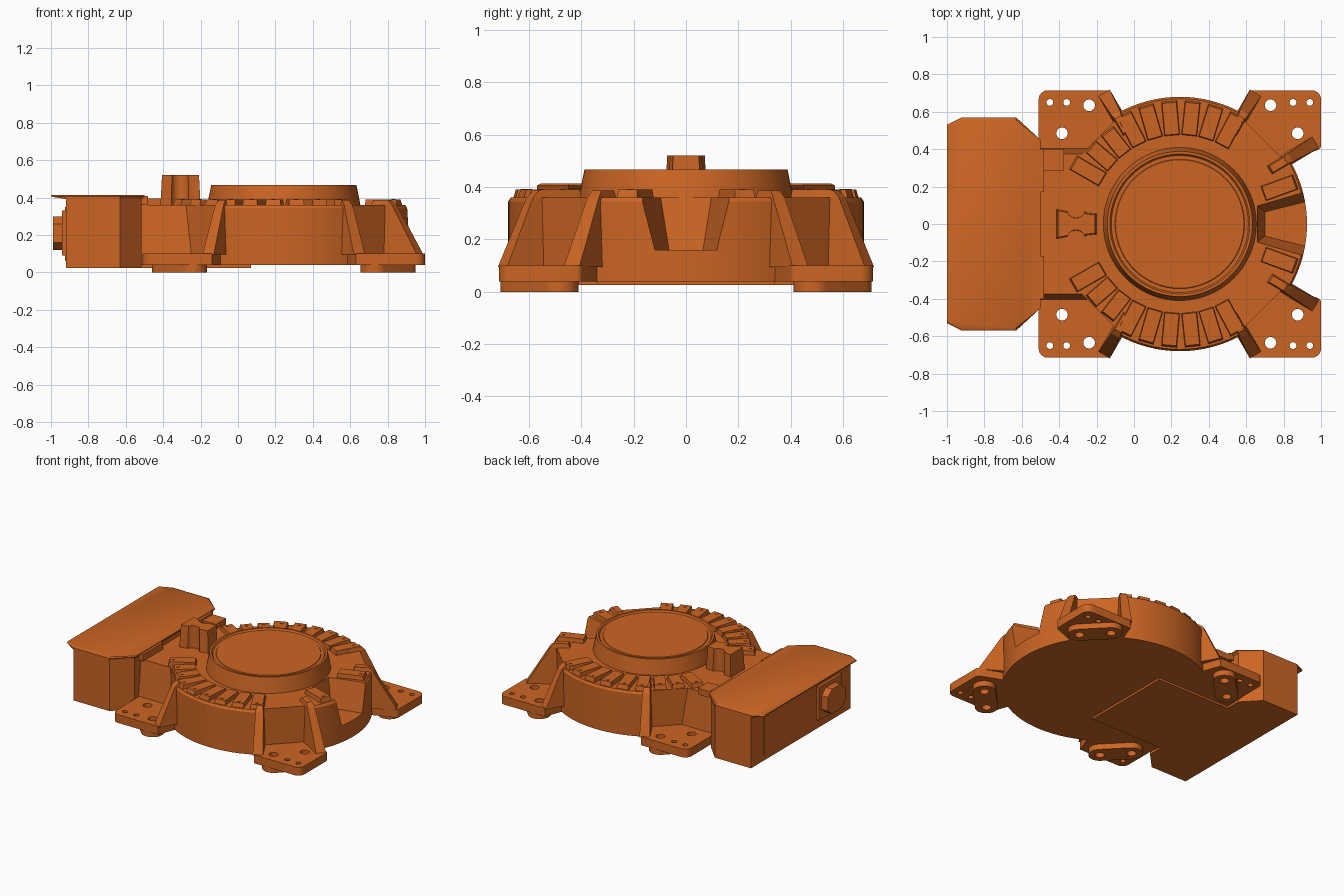
import bpy, bmesh, math
from math import sin, cos, pi, radians
from mathutils import Matrix, Vector

cube = bpy.data.objects.get("Cube")
if cube:
    bpy.data.objects.remove(cube, do_unlink=True)

CX = 0.245   # centre of the round body
paint = bpy.data.materials.new("orange_paint")
paint.use_nodes = True
colour = (0.60, 0.13, 0.017, 1)
paint.diffuse_color = colour
paint.node_tree.nodes["Principled BSDF"].inputs["Base Color"].default_value = colour
parts = []


def finish(name, bm):
    bmesh.ops.recalc_face_normals(bm, faces=bm.faces)
    mesh = bpy.data.meshes.new(name)
    bm.to_mesh(mesh)
    bm.free()
    mesh.materials.append(paint)
    ob = bpy.data.objects.new(name, mesh)
    bpy.context.collection.objects.link(ob)
    parts.append(ob)
    return ob


def add_loft(bm, low, z0, high, z1):
    """Solid between two outlines with the same number of points."""
    a = [bm.verts.new((x, y, z0)) for x, y in low]
    b = [bm.verts.new((x, y, z1)) for x, y in high]
    bm.faces.new(a)
    bm.faces.new(b)
    n = len(a)
    for i in range(n):
        j = (i + 1) % n
        bm.faces.new((a[i], a[j], b[j], b[i]))


def loft(name, low, z0, high, z1):
    bm = bmesh.new()
    add_loft(bm, low, z0, high, z1)
    return finish(name, bm)


def rect(x0, x1, y0, y1):
    return [(x0, y0), (x1, y0), (x1, y1), (x0, y1)]


def arc(x, y, r, a0, a1, n):
    return [(x + r * cos(radians(a0 + (a1 - a0) * i / n)),
             y + r * sin(radians(a0 + (a1 - a0) * i / n))) for i in range(n + 1)]


def circle(x, y, r, n=24):
    return arc(x, y, r, 0, 360 * (n - 1) / n, n - 1)


def lathe(name, profile, n=96):
    bm = bmesh.new()
    vs = [bm.verts.new((r, 0, z)) for r, z in profile]
    edges = [bm.edges.new(p) for p in zip(vs, vs[1:])]
    bmesh.ops.spin(bm, geom=vs + edges, cent=(0, 0, 0), axis=(0, 0, 1),
                   angle=2 * pi, steps=n, use_duplicate=False)
    bmesh.ops.remove_doubles(bm, verts=bm.verts, dist=0.0001)
    bmesh.ops.translate(bm, verts=bm.verts, vec=(CX, 0, 0))
    return finish(name, bm)


def polar(angle, pts):
    """Turn (outward, sideways) points to an angle about the body centre."""
    c, s = cos(radians(angle)), sin(radians(angle))
    return [(CX + r * c - t * s, r * s + t * c) for r, t in pts]


def cut(ob, cutter):
    mod = ob.modifiers.new("cut", "BOOLEAN")
    mod.operation = "DIFFERENCE"
    mod.solver = "EXACT"
    mod.object = cutter
    bpy.context.view_layer.objects.active = ob
    bpy.ops.object.modifier_apply(modifier=mod.name)


def make_cutter(ob):
    parts.remove(ob)
    ob.hide_render = True
    ob.hide_set(True)
    return ob


# Round body, with the side notch and four corner pockets cut away
body = lathe("round_body", [(0, 0.04), (0.68, 0.04), (0.68, 0.345),
                            (0.67, 0.36), (0, 0.36)])
bm = bmesh.new()
add_loft(bm, [(0.70, -0.065), (0.96, -0.13), (0.96, 0.13), (0.70, 0.065)], 0.16,
         [(0.655, -0.10), (0.96, -0.19), (0.96, 0.19), (0.655, 0.10)], 0.38)
for angle in (45, 135, 225, 315):
    pocket = polar(angle, rect(0.635, 0.9, -0.17, 0.17))
    add_loft(bm, pocket, 0.095, pocket, 0.5)
pockets = make_cutter(finish("pocket_cutter", bm))
cut(body, pockets)

# Raised hub with a shallow rim
lathe("hub", [(0.41, 0.355), (0.405, 0.385), (0.388, 0.468), (0.374, 0.468),
              (0.366, 0.457), (0.346, 0.457), (0.343, 0.461), (0, 0.461)])

# Cooling blocks around the deck, each with a small screw
angles = [20, 62, 73, 84, 95, 106, 117, 128, 139, 150]
for angle in angles + [-a for a in angles]:
    end = 0.632 if 123 < abs(angle) < 147 else 0.66
    loft("deck_block", polar(angle, rect(0.475, end, -0.042, 0.042)), 0.355,
         polar(angle, rect(0.48, end - 0.01, -0.038, 0.038)), 0.39)
    screw = circle(*polar(angle, [(end - 0.035, 0)])[0], 0.011, 12)
    loft("block_screw", screw, 0.385, screw, 0.393)

# Corner feet: plate, pad, bolt holes and gussets
HOLES = [(0.485, 0.635, 0.031), (0.63, 0.485, 0.031),
         (0.605, 0.65, 0.018), (0.695, 0.65, 0.018)]
for sx in (1, -1):
    for sy in (1, -1):
        def place(pts):
            return [(CX + sx * u, sy * v) for u, v in pts]
        outline = place([(0.30, 0.48), (0.385, 0.715)]
                        + arc(0.705, 0.665, 0.05, 90, 0, 6)
                        + arc(0.73, 0.42, 0.025, 0, -70, 4) + [(0.56, 0.33)])
        plate = loft("foot_plate", outline, 0.04, outline, 0.10)
        capsule = place(arc(0.63, 0.485, 0.075, -135, 45, 16)
                        + arc(0.485, 0.635, 0.075, 45, 225, 16))
        pad = loft("foot_pad", capsule, 0, capsule, 0.045)
        bm = bmesh.new()
        for u, v, r in HOLES:
            ring = place(circle(u, v, r))
            add_loft(bm, ring, -0.1, ring, 0.2)
        drill = make_cutter(finish("hole_cutter", bm))
        cut(plate, drill)
        cut(pad, drill)
        # Gussets slope from the deck down to the plate
        for angle, foot in ((60, 0.81), (31, 0.85)):
            if sx < 0 and angle == 31:
                continue
            a = angle if sx > 0 else 180 - angle
            low = polar(sy * a, rect(0.56, foot, -0.035, 0.035))
            high = polar(sy * a, rect(0.56, 0.69, -0.026, 0.026))
            loft("foot_gusset", low, 0.095, high, 0.36)
            loft("gusset_cap", high, 0.36,
                 polar(sy * a, rect(0.57, 0.66, -0.02, 0.02)), 0.388)

# Neck joining the body to the terminal box
loft("neck", rect(-0.54, -0.25, -0.41, 0.41), 0.04,
     rect(-0.54, -0.25, -0.375, 0.375), 0.36)
tab = rect(-0.485, -0.375, 0.285, 0.40)
loft("neck_tab", tab, 0.35, tab, 0.395)

# Terminal box, lid and underside slab
def box_outline(left, side, corner, right):
    half = [(left, corner), (-0.92, side), (-0.63, side), (right, 0.45)]
    return half + [(x, -y) for x, y in reversed(half)]

box = box_outline(-0.92, 0.57, 0.565, -0.515)
loft("terminal_box", box, 0.025, box, 0.395)
loft("box_lid_flare", box, 0.392, box_outline(-1.0, 0.57, 0.53, -0.50), 0.406)
loft("box_lid", box_outline(-1.0, 0.57, 0.53, -0.50), 0.406,
     box_outline(-1.0, 0.555, 0.52, -0.50), 0.413)
for s in (1, -1):
    lip = rect(-0.52, -0.482, s * 0.17, s * 0.40)
    loft("lid_lip", lip, 0.36, lip, 0.408)
slab = rect(-0.6, 0.07, -0.34, 0.34)
loft("under_slab", slab, 0.025, slab, 0.045)

# Outer face panel and cable socket
panel = rect(-0.925, -0.91, -0.08, 0.42)
loft("face_panel", panel, 0.06, panel, 0.35)
socket = rect(-0.94, -0.90, -0.44, -0.18)
loft("socket_base", socket, 0.09, socket, 0.33)
bm = bmesh.new()
add_loft(bm, [(0.09, 0.05), (0.05, 0.10), (-0.05, 0.10), (-0.09, 0.05),
              (-0.09, -0.05), (-0.05, -0.10), (0.05, -0.10), (0.09, -0.05)], 0,
         [(0.09, 0.05), (0.05, 0.10), (-0.05, 0.10), (-0.09, 0.05),
          (-0.09, -0.05), (-0.05, -0.10), (0.05, -0.10), (0.09, -0.05)], 0.07)
bmesh.ops.transform(bm, verts=bm.verts, matrix=Matrix.Translation((-0.92, -0.31, 0.21))
                    @ Matrix.Rotation(-pi / 2, 4, "Y"))
finish("cable_socket", bm)

# Lifting post with a pinched waist
half = [(-0.415, 0.08), (-0.365, 0.07)] + arc(-0.31, 0.085, 0.05, 200, 340, 8) \
    + [(-0.25, 0.06), (-0.20, 0.055)]
post = half + [(x, -y) for x, y in reversed(half)]
loft("lifting_post", post, 0.35,
     [(-0.307 + (x + 0.307) * 0.92, y * 0.9) for x, y in post], 0.52)

# Smooth the round surfaces, keep the edges sharp
bpy.ops.object.select_all(action="DESELECT")
for ob in parts:
    ob.select_set(True)
bpy.context.view_layer.objects.active = body
bpy.ops.object.shade_smooth_by_angle(angle=radians(30))
